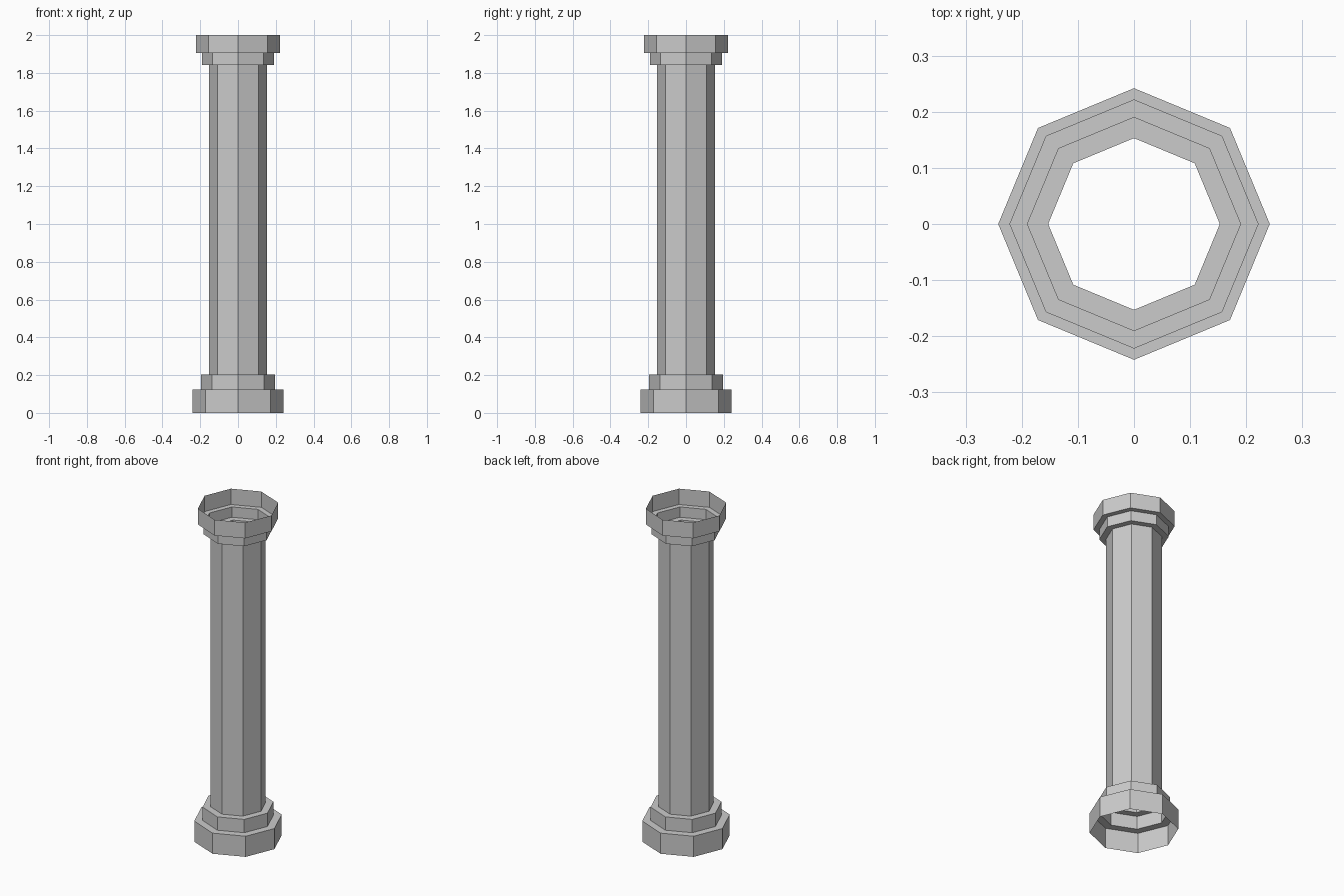
import bpy, bmesh
from math import cos, sin, tau

if "Cube" in bpy.data.objects:
    bpy.data.objects.remove(bpy.data.objects["Cube"])

SIDES = 8
# Stepped column profile: (radius, height), bottom to top
PROFILE = [
    (0.242, 0.0), (0.242, 0.124), (0.196, 0.124), (0.196, 0.204),   # base
    (0.153, 0.204), (0.153, 1.843),                                 # shaft
    (0.190, 1.843), (0.190, 1.905), (0.222, 1.905), (0.222, 2.0),   # capital
]

# Open-ended octagonal shell, corners on the x and y axes
bm = bmesh.new()
rings = [[bm.verts.new((r * cos(tau * i / SIDES), r * sin(tau * i / SIDES), z))
          for i in range(SIDES)] for r, z in PROFILE]
for low, high in zip(rings, rings[1:]):
    for i in range(SIDES):
        j = (i + 1) % SIDES
        bm.faces.new((low[i], low[j], high[j], high[i]))

mesh = bpy.data.meshes.new("column")
bm.to_mesh(mesh)
bm.free()
bpy.context.collection.objects.link(bpy.data.objects.new("column", mesh))
